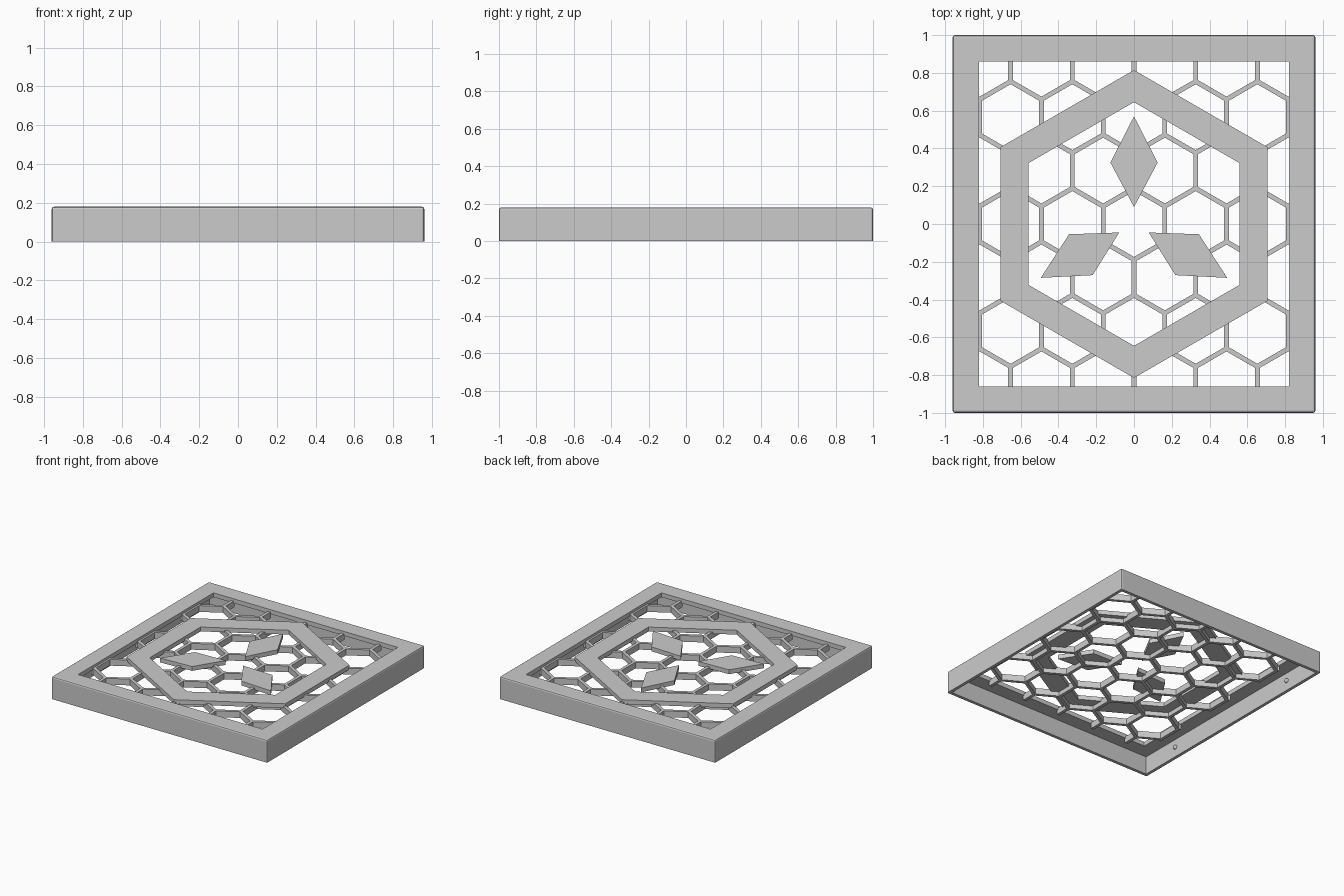
import bpy, bmesh, math
from mathutils import Vector, Matrix

if "Cube" in bpy.data.objects:
    bpy.data.objects.remove(bpy.data.objects["Cube"])

grey = bpy.data.materials.new("light_grey")
grey.use_nodes = True
colour = (0.6, 0.6, 0.6, 1)
grey.diffuse_color = colour
grey.node_tree.nodes["Principled BSDF"].inputs["Base Color"].default_value = colour

TOP = 0.18
PLATE = 0.145            # underside of the top plate
GRID = (0.11, 0.16)      # honeycomb bottom and top
HX, HY = 0.96, 1.0       # outer half sizes
OX, OY = 0.82, 0.86      # opening half sizes
WALL = 0.025


def make(name, bm):
    bmesh.ops.recalc_face_normals(bm, faces=bm.faces)
    mesh = bpy.data.meshes.new(name)
    bm.to_mesh(mesh)
    bm.free()
    mesh.materials.append(grey)
    ob = bpy.data.objects.new(name, mesh)
    bpy.context.collection.objects.link(ob)
    return ob


def stitch(bm, loops):
    """Join equal-length loops of points, the last back to the first."""
    rings = [[bm.verts.new(p) for p in loop] for loop in loops]
    for a, b in zip(rings, rings[1:] + rings[:1]):
        for i in range(len(a)):
            j = (i + 1) % len(a)
            bm.faces.new((a[i], a[j], b[j], b[i]))


def rect(x, y, z):
    return [(x, y, z), (-x, y, z), (-x, -y, z), (x, -y, z)]


def hexagon(r, z, cx=0, cy=0):
    return [(cx + r * math.sin(k * math.pi / 3), cy + r * math.cos(k * math.pi / 3), z)
            for k in range(6)]


def hex_ring(bm, outer, inner, low, high, cx=0, cy=0):
    stitch(bm, [hexagon(outer, low, cx, cy), hexagon(outer, high, cx, cy),
                hexagon(inner, high, cx, cy), hexagon(inner, low, cx, cy)])


# Hollow frame: outer walls, top plate with opening, open underside
bm = bmesh.new()
stitch(bm, [rect(HX, HY, 0), rect(HX, HY, TOP), rect(OX, OY, TOP), rect(OX, OY, PLATE),
            rect(HX - WALL, HY - WALL, PLATE), rect(HX - WALL, HY - WALL, 0)])
outer = [e for e in bm.edges
         if all(abs(v.co.x) > HX - 0.01 for v in e.verts)
         and (e.verts[0].co.z + e.verts[1].co.z) > 0.1]
bmesh.ops.bevel(bm, geom=outer, offset=0.012, segments=2, profile=0.5, affect='EDGES')
make("frame", bm)

# Honeycomb grille, trimmed to the opening
bm = bmesh.new()
R, HALF = 0.1886, 0.0125
for row in range(-4, 5):
    for col in range(-4, 5):
        cx = (col + 0.5 * (row % 2)) * R * math.sqrt(3)
        hex_ring(bm, R, R - HALF / math.cos(math.pi / 6), *GRID, cx, row * R * 1.5)
bmesh.ops.remove_doubles(bm, verts=bm.verts, dist=0.0005)
# drop the walls hidden inside the bars where cells touch
bmesh.ops.delete(bm, geom=[f for f in bm.faces if all(len(e.link_faces) > 2 for e in f.edges
                 if abs(e.verts[0].co.z - e.verts[1].co.z) < 0.001)], context='FACES_ONLY')
for axis, limit in ((Vector((1, 0, 0)), OX + 0.01), (Vector((0, 1, 0)), OY + 0.01)):
    for side in (1, -1):
        bmesh.ops.bisect_plane(bm, geom=bm.verts[:] + bm.edges[:] + bm.faces[:],
                               plane_co=axis * side * limit, plane_no=axis * side,
                               clear_outer=True)
make("honeycomb_grille", bm)

# Large hexagonal band
bm = bmesh.new()
hex_ring(bm, 0.815, 0.645, PLATE, TOP)
make("hexagon_band", bm)

# Three diamonds around the centre
for k, name in enumerate(("back_diamond", "left_diamond", "right_diamond")):
    bm = bmesh.new()
    turn = Matrix.Rotation(k * math.tau / 3, 3, 'Z')
    base = bm.faces.new([bm.verts.new(turn @ Vector((x, y, PLATE)))
                         for x, y in ((0, 0.57), (-0.125, 0.325), (0, 0.09), (0.125, 0.325))])
    top = bmesh.ops.extrude_face_region(bm, geom=[base])["geom"]
    bmesh.ops.translate(bm, vec=(0, 0, TOP - PLATE),
                        verts=[v for v in top if isinstance(v, bmesh.types.BMVert)])
    make(name, bm)

# Small snap bumps on the inside of the side walls
for side in (1, -1):
    for y in (-0.64, 0.64):
        bm = bmesh.new()
        bmesh.ops.create_uvsphere(bm, u_segments=12, v_segments=8, radius=0.018)
        bmesh.ops.translate(bm, verts=bm.verts, vec=(side * (HX - WALL), y, 0.08))
        ob = make("snap_bump", bm)
        for p in ob.data.polygons:
            p.use_smooth = True
